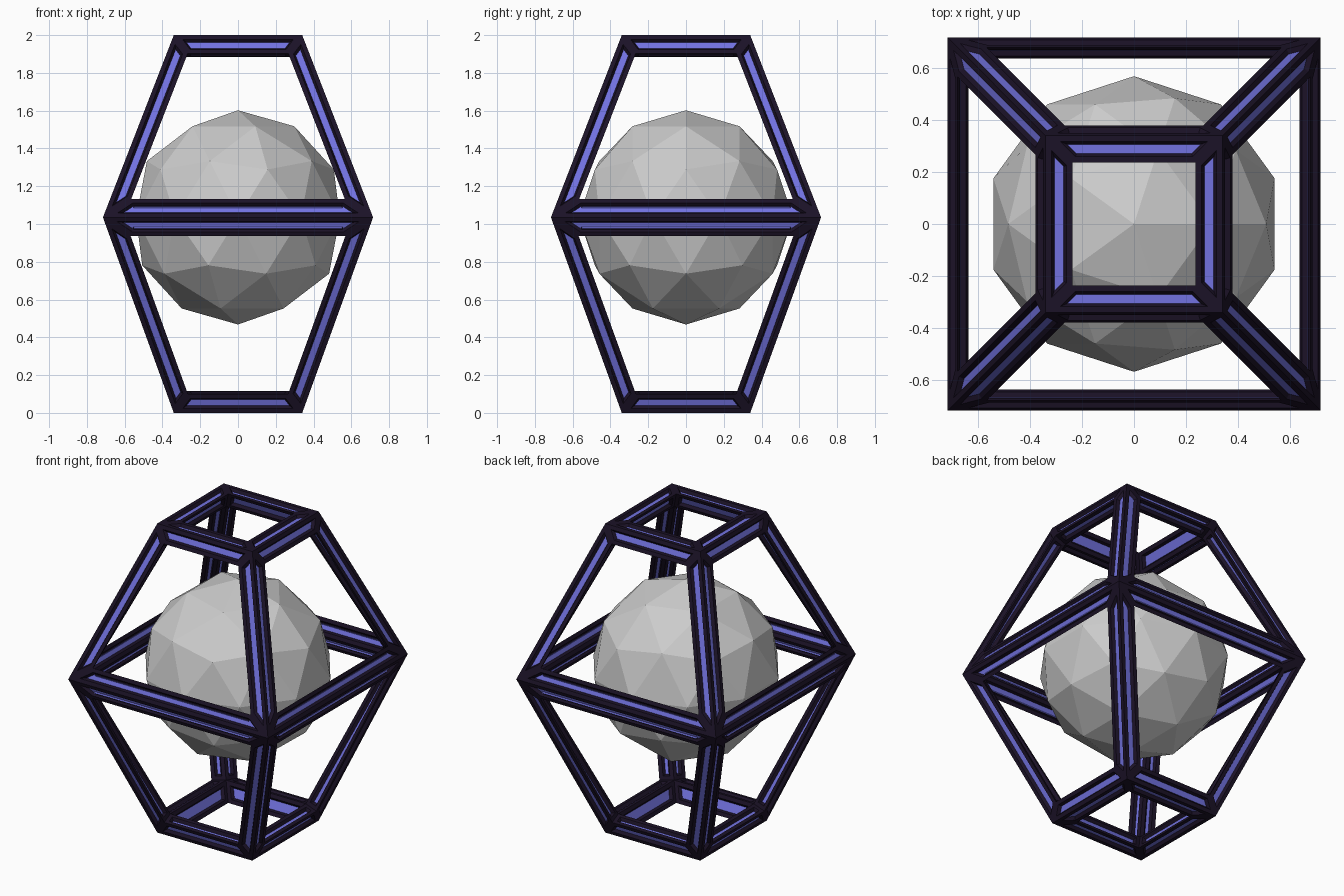
import bpy, bmesh
from mathutils import Vector

if "Cube" in bpy.data.objects:
    bpy.data.objects.remove(bpy.data.objects["Cube"])


def material(name, color):
    m = bpy.data.materials.new(name)
    m.diffuse_color = color
    m.use_nodes = True
    m.node_tree.nodes["Principled BSDF"].inputs["Base Color"].default_value = m.diffuse_color
    return m


dark = material("dark_metal", (0.011, 0.006, 0.02, 1))
blue = material("blue_strip", (0.17, 0.17, 0.75, 1))

# Core: low-poly ball
bpy.ops.mesh.primitive_ico_sphere_add(subdivisions=2, radius=0.567, location=(0, 0, 1.035))
bpy.context.object.name = "core_ball"

# Cage levels: outer (half width, z) and inner (half width, z)
outer_levels = [(0.34, 0.0), (0.715, 1.035), (0.34, 2.0)]
inner_levels = [(0.285, 0.115), (0.635, 1.035), (0.285, 1.885)]
signs = [(-1, -1), (1, -1), (1, 1), (-1, 1)]


def corners(levels):
    return [Vector((sx * w, sy * w, z)) for w, z in levels for sx, sy in signs]


outer, inner = corners(outer_levels), corners(inner_levels)
faces = [[3, 2, 1, 0], [8, 9, 10, 11]]
for lv in (0, 4):
    for i in range(4):
        j = (i + 1) % 4
        faces.append([lv + i, lv + j, lv + 4 + j, lv + 4 + i])

# Cage bars: each cage face gets an opening, with bars running back to the inner corners
BAR = 0.105
bm = bmesh.new()
ov = [bm.verts.new(p) for p in outer]
iv = [bm.verts.new(p) for p in inner]
for f in faces:
    rim = []
    for k in range(4):
        p = outer[f[k]]
        a = (outer[f[k - 1]] - p).normalized()
        b = (outer[f[(k + 1) % 4]] - p).normalized()
        rim.append(bm.verts.new(p + (a + b) * (BAR / a.cross(b).length)))
    for k in range(4):
        n = (k + 1) % 4
        bm.faces.new((ov[f[k]], ov[f[n]], rim[n], rim[k]))
        bm.faces.new((rim[k], rim[n], iv[f[n]], iv[f[k]]))
bmesh.ops.recalc_face_normals(bm, faces=bm.faces)

# Recessed light strip in every bar side
bars = list(bm.faces)
bmesh.ops.inset_individual(bm, faces=bars, thickness=0.024, use_even_offset=True)
bmesh.ops.inset_individual(bm, faces=bars, thickness=0.011, depth=-0.018, use_even_offset=True)
for f in bars:
    f.material_index = 1

mesh = bpy.data.meshes.new("cage_frame")
bm.to_mesh(mesh)
bm.free()
mesh.materials.append(dark)
mesh.materials.append(blue)
bpy.context.collection.objects.link(bpy.data.objects.new("cage_frame", mesh))
